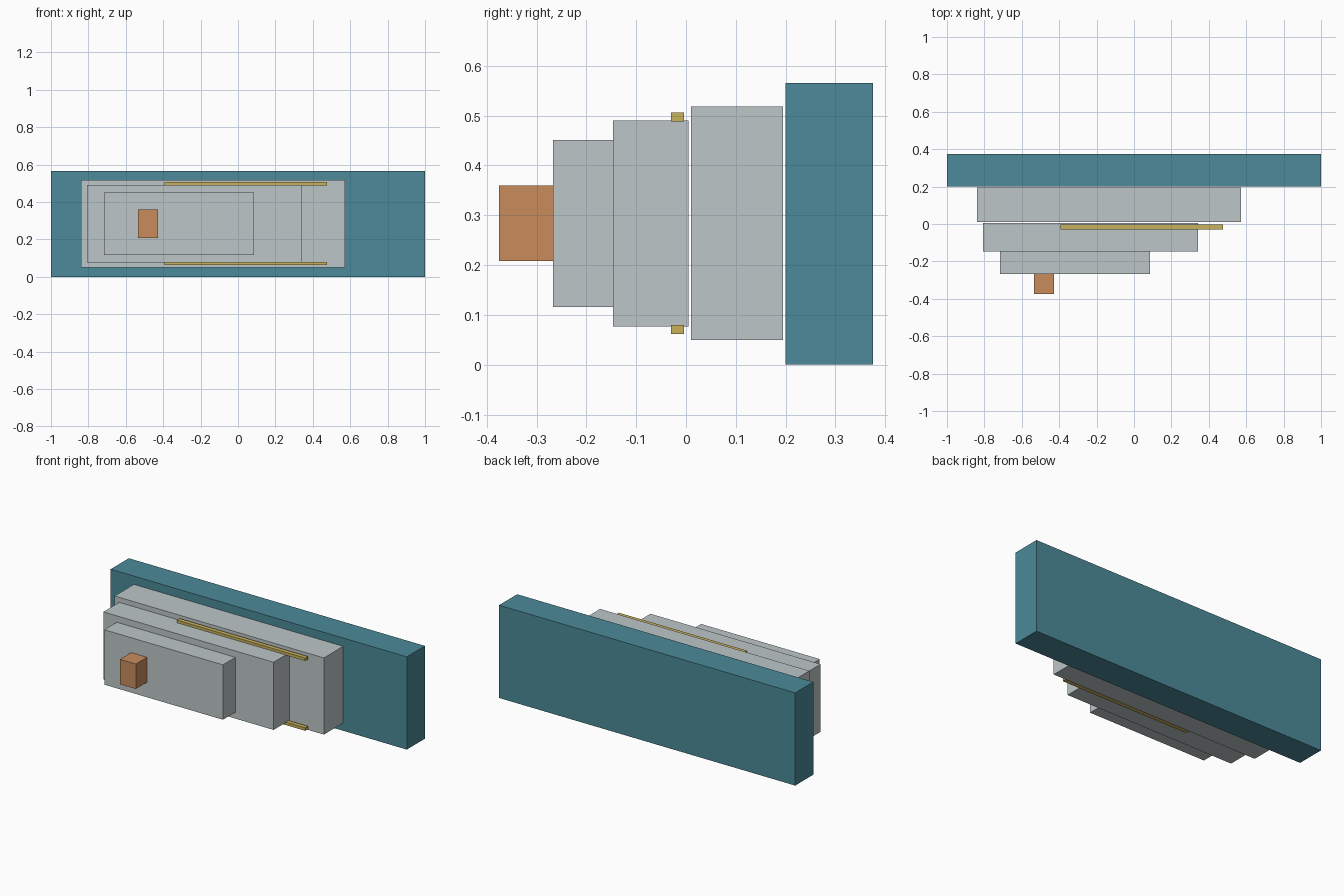
import bpy

if "Cube" in bpy.data.objects:
    bpy.data.objects.remove(bpy.data.objects["Cube"])


def material(name, rgb):
    m = bpy.data.materials.new(name)
    m.diffuse_color = (*rgb, 1.0)
    m.use_nodes = True
    m.node_tree.nodes["Principled BSDF"].inputs["Base Color"].default_value = m.diffuse_color
    return m


TEAL = material("teal", (0.072, 0.254, 0.319))
GREY = material("light grey", (0.515, 0.565, 0.578))
COPPER = material("copper", (0.578, 0.262, 0.107))
GOLD = material("gold", (0.578, 0.445, 0.107))


def block(name, x, y, z, mat):
    """Box spanning the given (min, max) range on each axis."""
    bpy.ops.mesh.primitive_cube_add(size=1)
    ob = bpy.context.object
    ob.name = name
    for v in ob.data.vertices:
        v.co = [r[0] + (c + 0.5) * (r[1] - r[0]) for c, r in zip(v.co, (x, y, z))]
    ob.data.materials.append(mat)
    return ob


# Back slab
block("back_panel", (-1, 1), (0.2, 0.375), (0, 0.566), TEAL)

# Stepped tiers, shrinking towards the front
block("rear_tier", (-0.84, 0.573), (0.01, 0.195), (0.05, 0.518), GREY)
block("middle_tier", (-0.806, 0.343), (-0.147, 0.005), (0.077, 0.49), GREY)
block("front_tier", (-0.716, 0.085), (-0.267, -0.147), (0.116, 0.451), GREY)

# Front knob
block("knob", (-0.535, -0.427), (-0.375, -0.267), (0.208, 0.36), COPPER)

# Slide rails above and below the middle tier
for name, z in (("lower_rail", (0.062, 0.08)), ("upper_rail", (0.488, 0.506))):
    block(name, (-0.392, 0.475), (-0.03, -0.004), z, GOLD)
